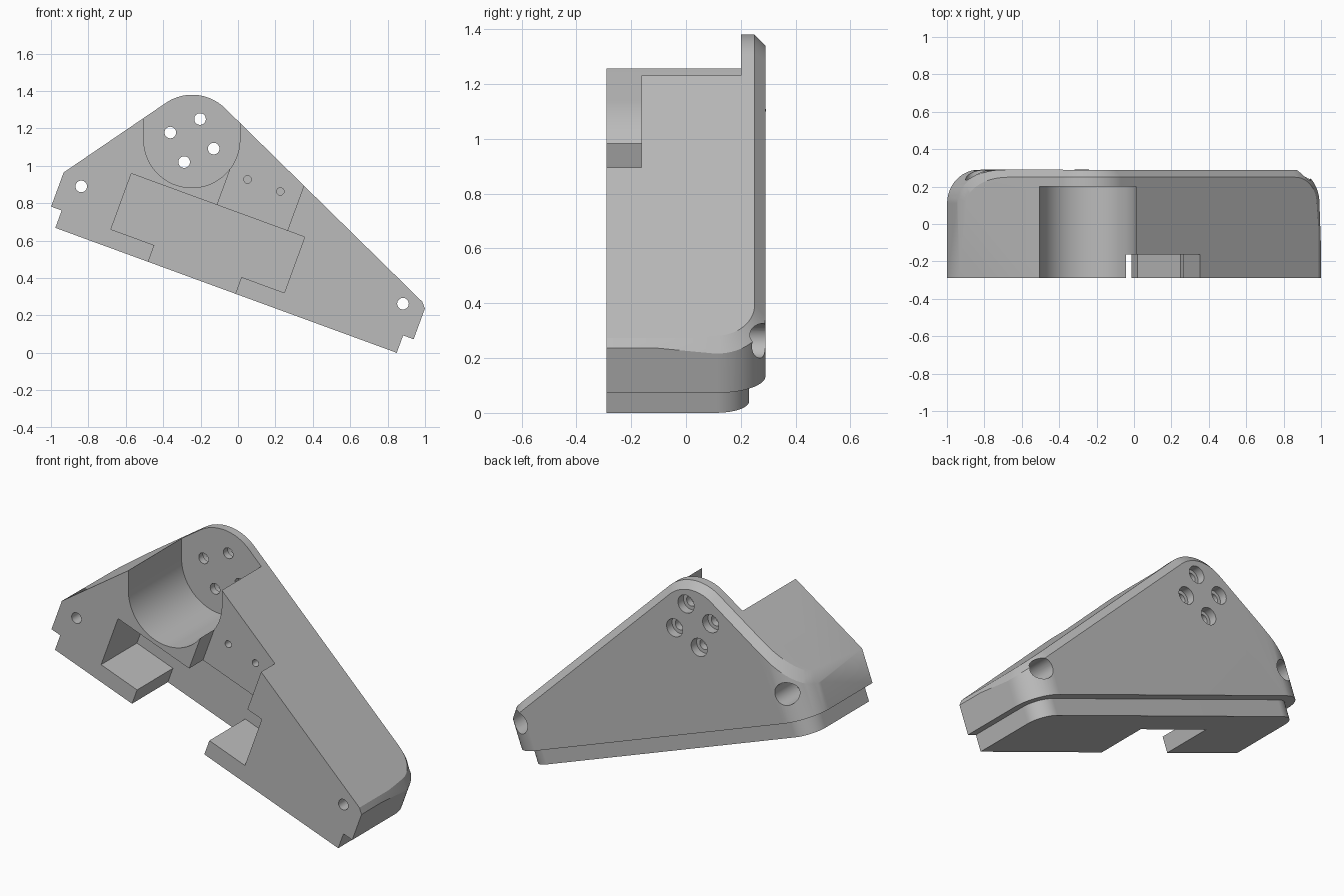
import bpy, bmesh
from math import cos, sin, pi, radians
from mathutils import Vector

if "Cube" in bpy.data.objects:
    bpy.data.objects.remove(bpy.data.objects["Cube"])

TILT = radians(-20.1)
U = Vector((cos(TILT), 0, sin(TILT)))     # along the sloping base
V = Vector((-sin(TILT), 0, cos(TILT)))    # square to the base
FRONT, BACK = -0.29, 0.29

grey = bpy.data.materials.new("grey plastic")
grey.use_nodes = True
colour = (0.5, 0.5, 0.5, 1)
grey.diffuse_color = colour
grey.node_tree.nodes["Principled BSDF"].inputs["Base Color"].default_value = colour


def extrude(name, points, offset):
    """Closed prism from a planar loop of points."""
    bm = bmesh.new()
    face = bm.faces.new([bm.verts.new(p) for p in points])
    new = bmesh.ops.extrude_face_region(bm, geom=[face])["geom"]
    bmesh.ops.translate(bm, vec=offset, verts=[g for g in new if isinstance(g, bmesh.types.BMVert)])
    bmesh.ops.recalc_face_normals(bm, faces=bm.faces)
    mesh = bpy.data.meshes.new(name)
    bm.to_mesh(mesh)
    bm.free()
    mesh.materials.append(grey)
    obj = bpy.data.objects.new(name, mesh)
    bpy.context.collection.objects.link(obj)
    return obj


def prism(name, outline, y0, y1):
    return extrude(name, [(x, y0, z) for x, z in outline], Vector((0, y1 - y0, 0)))


def arc(cx, cz, r, a0, a1, n):
    return [(cx + r * cos(radians(a0 + (a1 - a0) * i / n)),
             cz + r * sin(radians(a0 + (a1 - a0) * i / n))) for i in range(n + 1)]


def hole(x, z, r, y0, y1):
    return prism("hole_cutter", arc(x, z, r, 0, 360, 32)[:-1], y0, y1)


def footprint(name, inset, radius, v0, v1):
    """Slab with two rounded rear corners, raised square to the base."""
    left, right, back = -1.207 + inset, 0.857 - inset, BACK - inset
    loop = [(left, FRONT), (right, FRONT)]
    loop += arc(right - radius, back - radius, radius, 0, 90, 14)
    loop += arc(left + radius, back - radius, radius, 90, 180, 14)
    return extrude(name, [U * u + V * v0 + Vector((0, y, 0)) for u, y in loop], V * (v1 - v0))


def combine(target, tool, operation):
    mod = target.modifiers.new("cut", 'BOOLEAN')
    mod.object, mod.operation, mod.solver = tool, operation, 'EXACT'
    bpy.context.view_layer.objects.active = target
    bpy.ops.object.modifier_apply(modifier=mod.name)
    bpy.data.objects.remove(tool)


# Main body: rounded slab trimmed to the peaked outline
body = footprint("housing_body", 0, 0.18, 0.391, 1.8)
peak = [(-1.3, -0.3), (1.06, -0.3), (1.06, 0.2)]
peak += arc(-0.245, 1.13, 0.25, 45.6, 124.2, 20) + [(-1.3, 0.714)]
combine(body, prism("outline_cutter", peak, -0.5, 0.5), 'INTERSECT')

# Chamfer where the upper faces meet the back and its rounded corners
bm = bmesh.new()
bm.from_mesh(body.data)
bmesh.ops.remove_doubles(bm, verts=bm.verts, dist=0.0001)
bm.normal_update()


def is_top(face):
    return abs(face.normal.y) < 0.01 and face.normal.dot(V) > 0.2


def is_back(face):
    return face.normal.y > 0.02


edges = [e for e in bm.edges if len(e.link_faces) == 2
         and any(is_top(f) for f in e.link_faces) and any(is_back(f) for f in e.link_faces)]
bmesh.ops.bevel(bm, geom=edges, offset=0.04, offset_type='OFFSET', segments=1,
                affect='EDGES', clamp_overlap=False)
bm.to_mesh(body.data)
bm.free()

# Stepped lower lip
combine(body, footprint("lower_lip", 0.06, 0.12, 0.292, 0.45), 'UNION')

# Round-bottomed pocket, open at the top
pocket = arc(-0.247, 1.14, 0.257, 180, 360, 40) + [(0.01, 1.7), (-0.504, 1.7)]
cutters = [prism("pocket_cutter", pocket, -0.5, 0.2)]


# Tilted pocket and the channel leading out through the base
def tilted(u0, u1, v0, v1):
    return [(p.x, p.z) for p in (U * u0 + V * v0, U * u1 + V * v0, U * u1 + V * v1, U * u0 + V * v1)]


cutters.append(prism("tilted_cutter", tilted(-0.865, 0.122, 0.387, 0.704), -0.5, 0.04))
cutters.append(prism("channel_cutter", tilted(-0.618, -0.122, 0.2, 0.5), -0.5, 0.04))

# Shallow recess running out to the long slope
recess = [(-0.125, 0.755), (0.25, 0.615), (0.42, 1.08), (0.2, 1.5), (-0.04, 1.4), (-0.042, 0.98)]
cutters.append(prism("recess_cutter", recess, -0.5, -0.163))

# Clipped corner at the low end
cutters.append(prism("corner_cutter", [(0.985, 0.275), (1.0, 0.235), (1.1, 0.22), (1.1, 0.4)], -0.5, 0.5))

# Mounting holes and plate holes, counterbored from the back
for x, z in ((-0.838, 0.89), (0.882, 0.263)):
    cutters += [hole(x, z, 0.031, -0.5, 0.5), hole(x, z, 0.063, 0.1, 0.5)]
for x, z in ((-0.203, 1.25), (-0.362, 1.178), (-0.13, 1.092), (-0.288, 1.02)):
    cutters += [hole(x, z, 0.031, 0.1, 0.5), hole(x, z, 0.052, 0.24, 0.5)]

# Blind pilot holes in the recess floor
for x, z in ((0.051, 0.927), (0.226, 0.863)):
    cutters.append(hole(x, z, 0.02, -0.3, 0.02))

for cutter in cutters:
    combine(body, cutter, 'DIFFERENCE')

# Smooth curves, crisp edges
bpy.ops.object.select_all(action='DESELECT')
body.select_set(True)
bpy.context.view_layer.objects.active = body
bpy.ops.object.shade_smooth_by_angle(angle=radians(22))
weighted = body.modifiers.new("flat_faces", 'WEIGHTED_NORMAL')
weighted.keep_sharp = True
